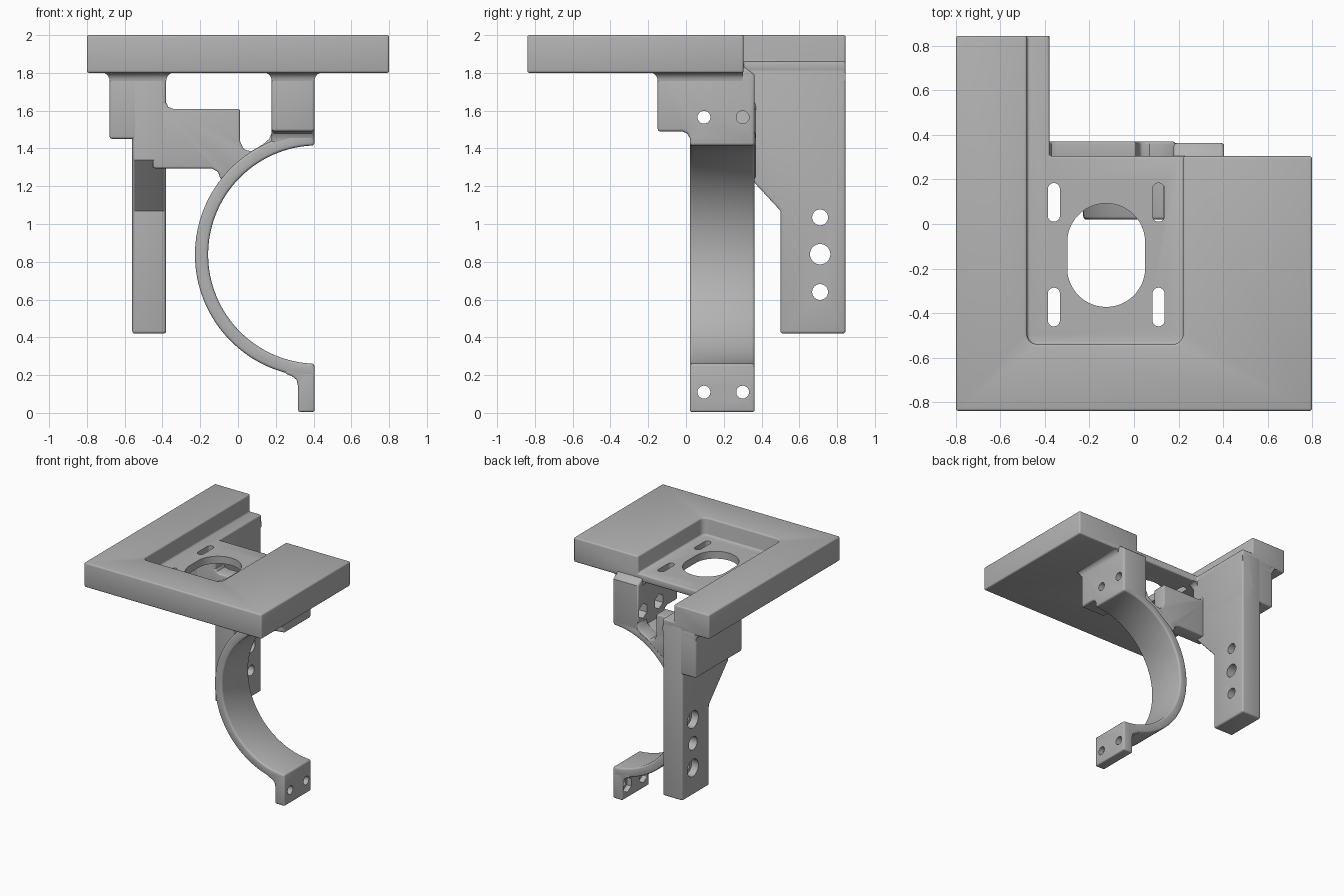
import bpy, bmesh, math
from math import sin, cos, pi, radians

cube = bpy.data.objects.get("Cube")
if cube:
    bpy.data.objects.remove(cube, do_unlink=True)

grey = bpy.data.materials.new("plain_grey")
grey.use_nodes = True
grey.diffuse_color = (0.45, 0.45, 0.45, 1)
grey.node_tree.nodes["Principled BSDF"].inputs["Base Color"].default_value = grey.diffuse_color


def prism(name, pts, axis, a, b):
    """Extrude a 2D outline along an axis from a to b."""
    place = {"x": lambda p, d: (d, p[0], p[1]),
             "y": lambda p, d: (p[0], d, p[1]),
             "z": lambda p, d: (p[0], p[1], d)}[axis]
    bm = bmesh.new()
    lo = [bm.verts.new(place(p, a)) for p in pts]
    hi = [bm.verts.new(place(p, b)) for p in pts]
    bm.faces.new(lo)
    bm.faces.new(hi)
    for i in range(len(pts)):
        j = (i + 1) % len(pts)
        bm.faces.new((lo[i], lo[j], hi[j], hi[i]))
    return finish(name, bm)


def finish(name, bm):
    bmesh.ops.recalc_face_normals(bm, faces=bm.faces)
    mesh = bpy.data.meshes.new(name)
    bm.to_mesh(mesh)
    bm.free()
    mesh.materials.append(grey)
    ob = bpy.data.objects.new(name, mesh)
    bpy.context.scene.collection.objects.link(ob)
    return ob


def rect(x0, x1, y0, y1):
    return [(x0, y0), (x1, y0), (x1, y1), (x0, y1)]


def slot(cx, cy, r, length=0, n=32, turn=0.0):
    """Circle, polygon or upright slot outline."""
    pts = []
    for i in range(n):
        t = 2 * pi * (i + 0.5) / n + turn
        pts.append((cx + r * cos(t), cy + r * sin(t) + math.copysign(length / 2, sin(t))))
    return pts


def bake(ob):
    bpy.context.view_layer.update()
    deps = bpy.context.evaluated_depsgraph_get()
    mesh = bpy.data.meshes.new_from_object(ob.evaluated_get(deps))
    ob.modifiers.clear()
    ob.data = mesh


def cut(ob, *cutters):
    for c in cutters:
        c.hide_render = True
        mod = ob.modifiers.new("cut", "BOOLEAN")
        mod.operation, mod.solver, mod.object = "DIFFERENCE", "EXACT", c
        bake(ob)
        bpy.data.objects.remove(c, do_unlink=True)


def soften(ob, width=0.014):
    mod = ob.modifiers.new("soft_edges", "BEVEL")
    mod.width, mod.segments = width, 3
    mod.limit_method, mod.angle_limit = "ANGLE", radians(50)
    bake(ob)


def flare(name, x0, x1, y0, y1, left, right, front, r=0.045, steps=6):
    """Concave skirt where a block meets the plate underside."""
    bm = bmesh.new()
    rings = []
    for i in range(steps + 1):
        t = i / steps * pi / 2
        o, z = r * (1 - cos(t)), 1.803 - r + r * sin(t)
        outline = rect(x0 - o * left, x1 + o * right, y0 - o * front, y1)
        rings.append([bm.verts.new((x, y, z)) for x, y in outline])
    for a, b in zip(rings, rings[1:]):
        for i in range(4):
            j = (i + 1) % 4
            bm.faces.new((a[i], a[j], b[j], b[i]))
    bm.faces.new(rings[0])
    bm.faces.new(rings[-1])
    return finish(name, bm)


# Top plate with the open recess
plate = prism("top_plate", [(-.8, -.84), (.8, -.84), (.8, .305), (-.38, .305),
                            (-.38, .845), (-.8, .845)], "z", 1.8, 2)
r = 0.045
pocket = [(-.48 + r - r * cos(t), -.54 + r - r * sin(t)) for t in [i * pi / 16 for i in range(9)]]
pocket += [(.22 - r + r * sin(t), -.54 + r - r * cos(t)) for t in [i * pi / 16 for i in range(9)]]
pocket += [(.22, 1), (-.48, 1)]
cut(plate, prism("pocket_cutter", pocket, "z", 1.86, 2.2))
soften(plate, 0.012)

# Large opening and four mounting slots in the recess floor
cut(plate, prism("opening_cutter", slot(-.125, -.14, .175, .115, 64), "z", 1.7, 1.95))
for x in (-.36, .11):
    for y in (-.373, .097):
        cut(plate, prism("slot_cutter", slot(x, y, .027, .12), "z", 1.7, 1.95))

# Rear leg with sloped front, and the block that carries it
leg = prism("rear_leg", [(.5, .42), (.845, .42), (.845, 1.84), (.25, 1.84),
                         (.25, 1.34), (.5, 1.07)], "x", -.56, -.38)
soften(leg)
for z, size, bore in ((1.035, .042, .07), (.84, .054, 0), (.64, .042, .07)):
    cut(leg, prism("hole_cutter", slot(.71, z, size), "x", -.8, -.2))
    if bore:
        cut(leg, prism("bore_cutter", slot(.71, z, bore), "x", -.8, -.5))
soften(prism("leg_block", rect(-.68, -.38, .25, .845), "z", 1.45, 1.83))
flare("leg_block_flare", -.68, -.38, .25, .845, 1, 0, 1)
flare("leg_block_inner_flare", -.5, -.38, .25, .305, 0, 1, 1)

# Half-ring clamp
CX, CZ, RI, RO = .42, .838, .578, .648
angles = [radians(91.5 + 177 * i / 64) for i in range(65)]
arc = [(CX + RO * cos(t), CZ + RO * sin(t)) for t in angles]
arc += [(CX + RI * cos(t), CZ + RI * sin(t)) for t in reversed(angles)]
soften(prism("clamp_ring", arc, "y", .02, .363))

# Clamp lug under the plate
lug = prism("clamp_lug", [(-.15, 1.49), (-.02, 1.49), (.005, 1.48), (.02, 1.455), (.02, 1.425),
                          (.363, 1.425), (.363, 1.79), (.345, 1.806), (.31, 1.83),
                          (-.15, 1.83)], "x", .178, .405)
soften(lug)
flare("clamp_lug_flare", .178, .405, -.15, .3, 1, 1, 1)

# Lower tab of the clamp
tab = prism("clamp_tab", [(.405, .005), (.405, .25), (.25, .23), (.25, .208), (.285, .195),
                          (.31, .175), (.318, .14), (.318, .005)], "y", .02, .363)
soften(tab)

# Screw holes with hexagonal nut pockets
for ob, z, start, depth in ((lug, 1.565, .1, .32), (tab, .11, .25, .36)):
    for y in (.095, .3):
        cut(ob, prism("screw_cutter", slot(y, z, .034), "x", 0, .6))
        cut(ob, prism("nut_cutter", slot(y, z, .06, 0, 6), "x", start, depth))

# Arm joining leg, ring and lug
soften(prism("joining_arm", [(-.45, 1.295), (-.14, 1.295), (-.105, 1.275), (-.092, 1.235),
                             (-.03, 1.28), (.1, 1.38), (.185, 1.42), (.185, 1.5),
                             (.165, 1.45), (.13, 1.42), (.07, 1.385), (.03, 1.395),
                             (.01, 1.44), (.01, 1.61), (-.345, 1.61), (-.37, 1.62),
                             (-.38, 1.645), (-.45, 1.645)], "y", .25, .37), 0.01)

# Smooth shading with sharp edges kept
bpy.ops.object.select_all(action="DESELECT")
for ob in bpy.context.scene.collection.objects:
    if ob.type == "MESH":
        ob.select_set(True)
        bpy.context.view_layer.objects.active = ob
bpy.ops.object.shade_smooth_by_angle(angle=radians(35))
